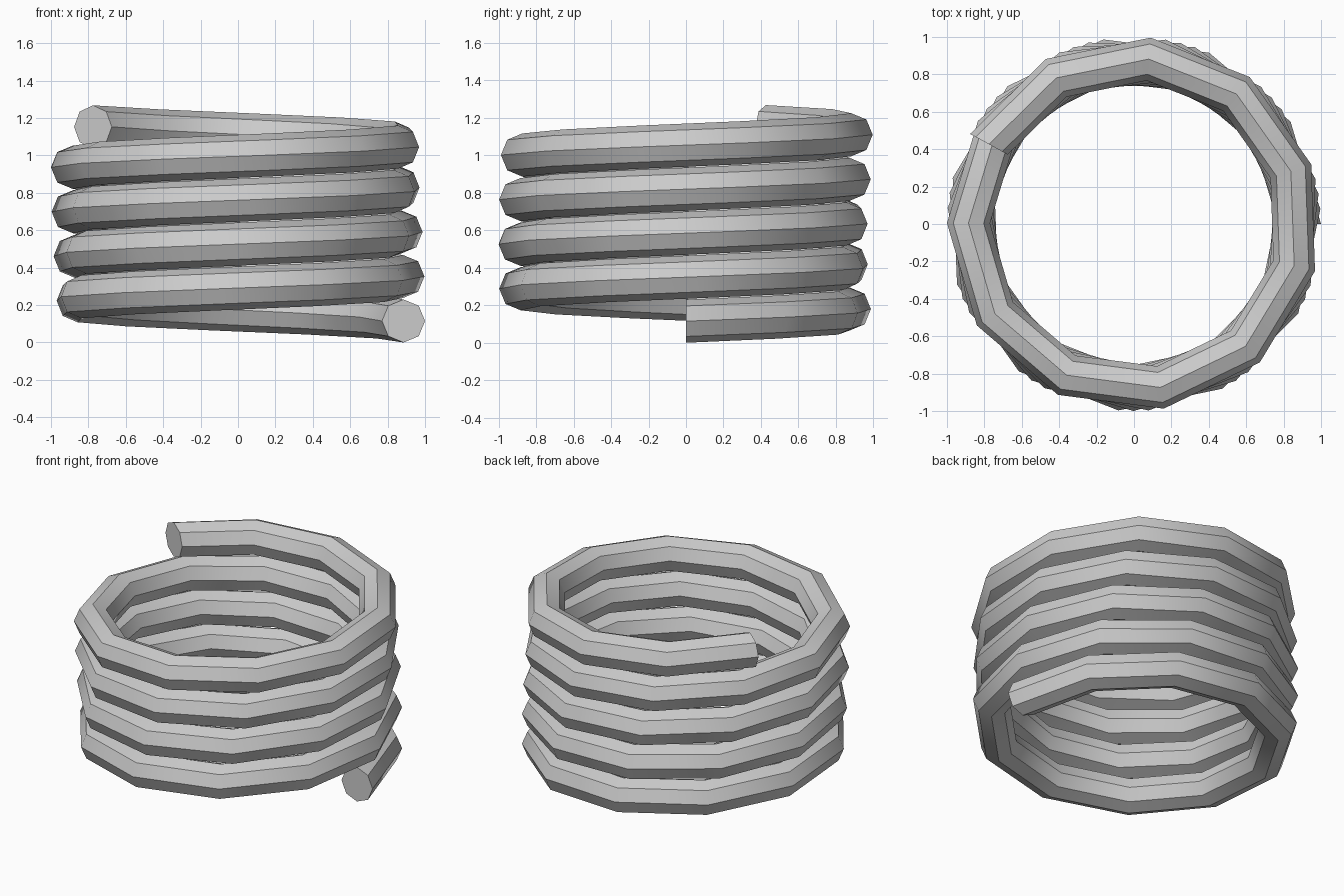
import bpy, bmesh
from math import cos, sin, pi, radians

if "Cube" in bpy.data.objects:
    bpy.data.objects.remove(bpy.data.objects["Cube"])

SIDES = 8                 # octagonal wire
SEGMENTS = 48
STEP = radians(33.15)     # angle between rings
COIL_R, WIRE_R = 0.885, 0.115
Z_START, Z_END = 0.115, 1.153

bm = bmesh.new()

# Wire cross-sections, upright and radial, climbing around the axis
rings = []
for i in range(SEGMENTS + 1):
    a = STEP * i
    z = Z_START + (Z_END - Z_START) * i / SEGMENTS
    ring = []
    for k in range(SIDES):
        t = 2 * pi * k / SIDES
        r = COIL_R + WIRE_R * cos(t)
        ring.append(bm.verts.new((r * cos(a), r * sin(a), z + WIRE_R * sin(t))))
    rings.append(ring)

# Skin between the rings
for lower, upper in zip(rings, rings[1:]):
    for k in range(SIDES):
        n = (k + 1) % SIDES
        bm.faces.new((lower[k], lower[n], upper[n], upper[k]))

# End caps
bm.faces.new(rings[0])
bm.faces.new(rings[-1])
bmesh.ops.recalc_face_normals(bm, faces=bm.faces[:])

mesh = bpy.data.meshes.new("coil_spring")
bm.to_mesh(mesh)
bm.free()
spring = bpy.data.objects.new("coil_spring", mesh)
bpy.context.collection.objects.link(spring)

# Smooth along the wire, crisp octagon edges
bpy.context.view_layer.objects.active = spring
spring.select_set(True)
bpy.ops.object.shade_smooth_by_angle(angle=radians(38))
